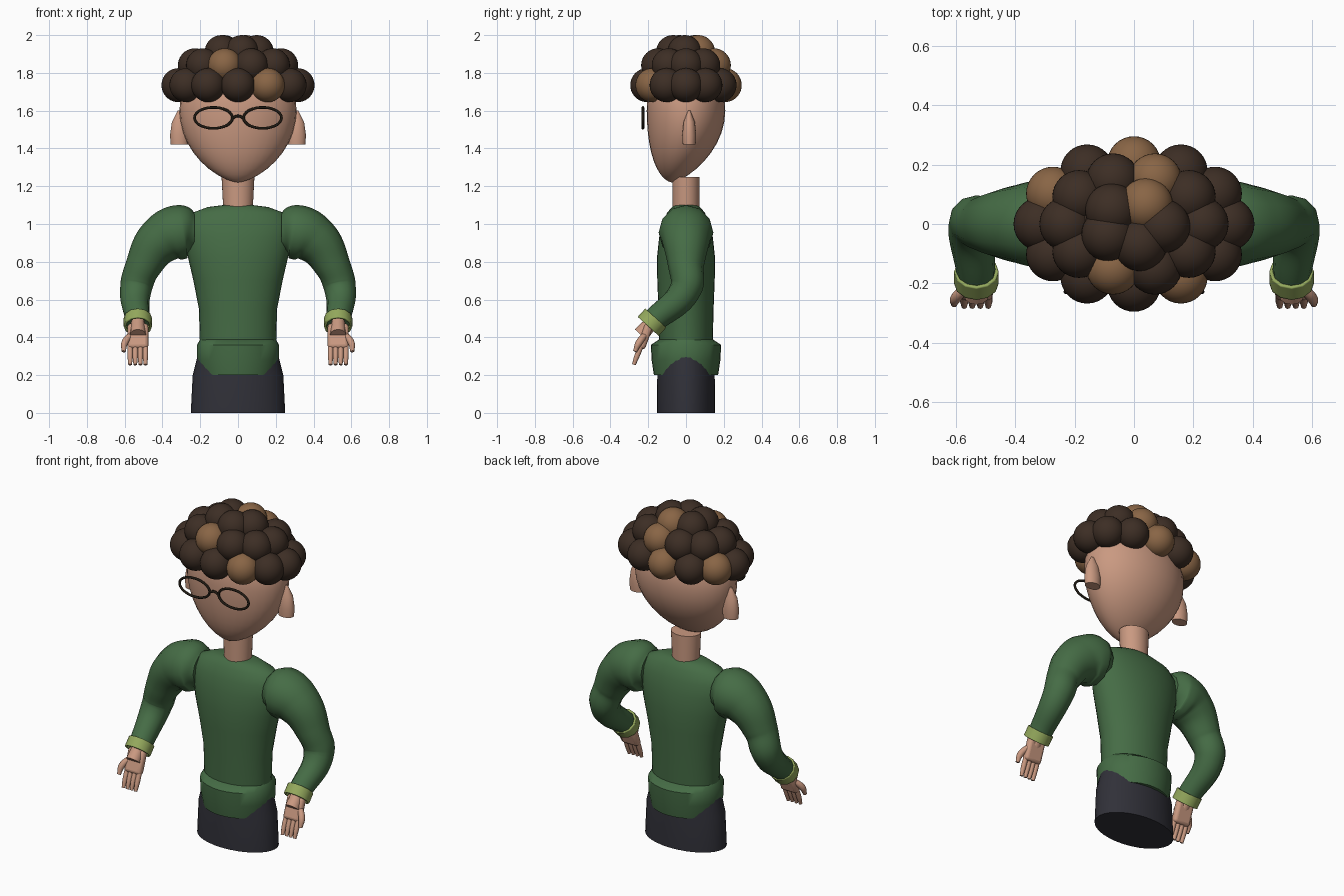
import bpy
import bmesh
from math import sin, cos, tau, radians
from mathutils import Vector

default_cube = bpy.data.objects.get("Cube")
if default_cube:
    bpy.data.objects.remove(default_cube)


def material(name, red, green, blue):
    made = bpy.data.materials.new(name)
    made.use_nodes = True
    made.diffuse_color = (red, green, blue, 1)
    shader = made.node_tree.nodes["Principled BSDF"]
    shader.inputs["Base Color"].default_value = made.diffuse_color
    return made


skin = material("skin", .59, .32, .22)
sweater_green = material("sweater green", .06, .15, .06)
cuff_lime = material("cuff lime", .3, .4, .11)
charcoal = material("trouser charcoal", .03, .03, .04)
dark_hair = material("dark brown hair", .046, .027, .018)
light_hair = material("light brown hair", .25, .13, .06)
frame_black = material("glasses black", .014, .01, .006)


def finish(part, name, colour):
    """Name and colour a part and smooth it, keeping hard edges."""
    part.name = name
    part.data.materials.clear()
    part.data.materials.append(colour)
    bpy.ops.object.select_all(action="DESELECT")
    part.select_set(True)
    bpy.context.view_layer.objects.active = part
    bpy.ops.object.shade_smooth_by_angle(angle=radians(50))
    return part


def link(name, data):
    part = bpy.data.objects.new(name, data)
    bpy.context.collection.objects.link(part)
    return part


def loft(name, colour, rows, x=0, y=0, sides=32):
    """Stack ellipses given as height, half width and half depth."""
    bm = bmesh.new()
    rings = []
    for height, width, depth in rows:
        angles = [tau * k / sides for k in range(sides)]
        rings.append([bm.verts.new((x + width * cos(a), y + depth * sin(a), height))
                      for a in angles])
    for lower, upper in zip(rings, rings[1:]):
        for k in range(sides):
            bm.faces.new((lower[k - 1], lower[k], upper[k], upper[k - 1]))
    bm.faces.new(rings[0])
    bm.faces.new(rings[-1])
    bmesh.ops.recalc_face_normals(bm, faces=bm.faces)
    mesh = bpy.data.meshes.new(name)
    bm.to_mesh(mesh)
    bm.free()
    return finish(link(name, mesh), name, colour)


def tube(name, colour, points, radii, closed=False, capped=True):
    """Sweep a circle of changing radius along a smooth path."""
    curve = bpy.data.curves.new(name, "CURVE")
    curve.dimensions = "3D"
    curve.bevel_depth = 1
    curve.use_fill_caps = capped
    spline = curve.splines.new("BEZIER")
    spline.bezier_points.add(len(points) - 1)
    spline.use_cyclic_u = closed
    spline.radius_interpolation = "CARDINAL"
    for knot, place, radius in zip(spline.bezier_points, points, radii):
        knot.co = place
        knot.radius = radius
        knot.handle_left_type = knot.handle_right_type = "AUTO"
    part = link(name, curve)
    bpy.ops.object.select_all(action="DESELECT")
    part.select_set(True)
    bpy.context.view_layer.objects.active = part
    bpy.ops.object.convert(target="MESH")
    return finish(bpy.context.object, name, colour)


def ball(name, colour, centre, scale):
    bpy.ops.mesh.primitive_uv_sphere_add(segments=32, ring_count=20, location=centre)
    part = finish(bpy.context.object, name, colour)
    part.scale = scale
    return part


# Clothes on the body: the wide trousers push through the hem at the hips
loft("trousers", charcoal, [(0, .25, .154), (.2, .24, .152), (.4, .19, .13)])
loft("sweater_hem", sweater_green, [(.2, .2, .17), (.28, .216, .182),
                                    (.36, .217, .186), (.39, .2, .14)])
loft("sweater_body", sweater_green, [
    (.3, .2, .14), (.55, .207, .146), (.7, .236, .152), (.82, .264, .154),
    (.93, .285, .142), (1, .282, .124), (1.06, .24, .1), (1.09, .16, .074),
    (1.1, .08, .06)])
loft("neck", skin, [(1, .074, .07), (1.25, .087, .072)])

# Head: a ball narrowed towards a chin that sits forward
head = ball("head", skin, (0, 0, 1.6), (1, 1, 1))
for vertex in head.data.vertices:
    x, y, z = vertex.co
    drop = max(-z, 0)
    narrow = max(1 - drop * drop, 0) ** .15
    vertex.co = (.31 * x * narrow, .208 * y * narrow - .075 * drop ** 2,
                 z * (.38 if z < 0 else .28))

# Glasses bridge
tube("glasses_bridge", frame_black,
     [(-.03, -.228, 1.56), (0, -.228, 1.572), (.03, -.228, 1.56)], [.007] * 3)

for side, s in (("left", 1), ("right", -1)):
    # Lens rim and ear
    rim = [(s * .13 + .1 * cos(tau * k / 12), -.228, 1.562 + .055 * sin(tau * k / 12))
           for k in range(12)]
    tube(f"{side}_lens_rim", frame_black, rim, [.007] * len(rim), closed=True)
    loft(f"{side}_ear", skin, [(1.42, .046, .034), (1.47, .05, .037), (1.54, .04, .03),
                               (1.6, .01, .006)], x=s * .31, y=.017)

    # Sleeve with a bent elbow, and its open cuff
    wrist = Vector((s * .53, -.18, .48))
    forward = Vector((0, -.02, -.022))
    tube(f"{side}_sleeve", sweater_green,
         [(s * .23, 0, .96), (s * .29, 0, .96), (s * .4, 0, .92),
          (s * .5, 0, .78), (s * .54, 0, .66), wrist],
         [.1, .142, .13, .096, .084, .064])
    cuff = tube(f"{side}_cuff", cuff_lime, [wrist - forward, wrist + forward],
                [.075, .075], capped=False)
    cuff.modifiers.new("thickness", "SOLIDIFY").thickness = .012

    # Hand: wrist, flat palm, four fingers and an outward thumb
    tube(f"{side}_wrist", skin, [wrist, wrist + 3 * forward], [.036, .042])
    bpy.ops.mesh.primitive_cube_add(size=1, location=(s * .53, -.217, .405))
    palm = finish(bpy.context.object, f"{side}_palm", skin)
    palm.rotation_euler.x = radians(-20)
    for vertex in palm.data.vertices:
        vertex.co *= Vector((.11, .045, .14))
    rounding = palm.modifiers.new("rounding", "BEVEL")
    rounding.width = .018
    rounding.segments = 3
    for k, finger in enumerate(("little", "ring", "middle", "index")):
        x = s * (.49 + .027 * k)
        tube(f"{side}_{finger}_finger", skin,
             [(x, -.236, .36), (x, -.26, .3), (x, -.276, .255)], [.014, .014, .01])
    tube(f"{side}_thumb", skin,
         [(s * .56, -.21, .42), (s * .6, -.25, .37), (s * .605, -.27, .325)],
         [.016, .018, .011])

# Hair: a cap covered by three rings of round curls
ball("hair_cap", dark_hair, (0, 0, 1.76), (.285, .205, .175))
for label, count, turn, width, depth, height, light in (
        ("lower", 12, 0, .315, .205, 1.735, (3, 5, 10)),
        ("middle", 10, 0, .228, .155, 1.84, (2, 7)),
        ("top", 5, -6, .1, .07, 1.91, (1,))):
    for k in range(count):
        angle = radians(turn) + tau * k / count
        ball(f"{label}_curl_{k + 1}", light_hair if k in light else dark_hair,
             (width * cos(angle), depth * sin(angle), height), [.09] * 3)
